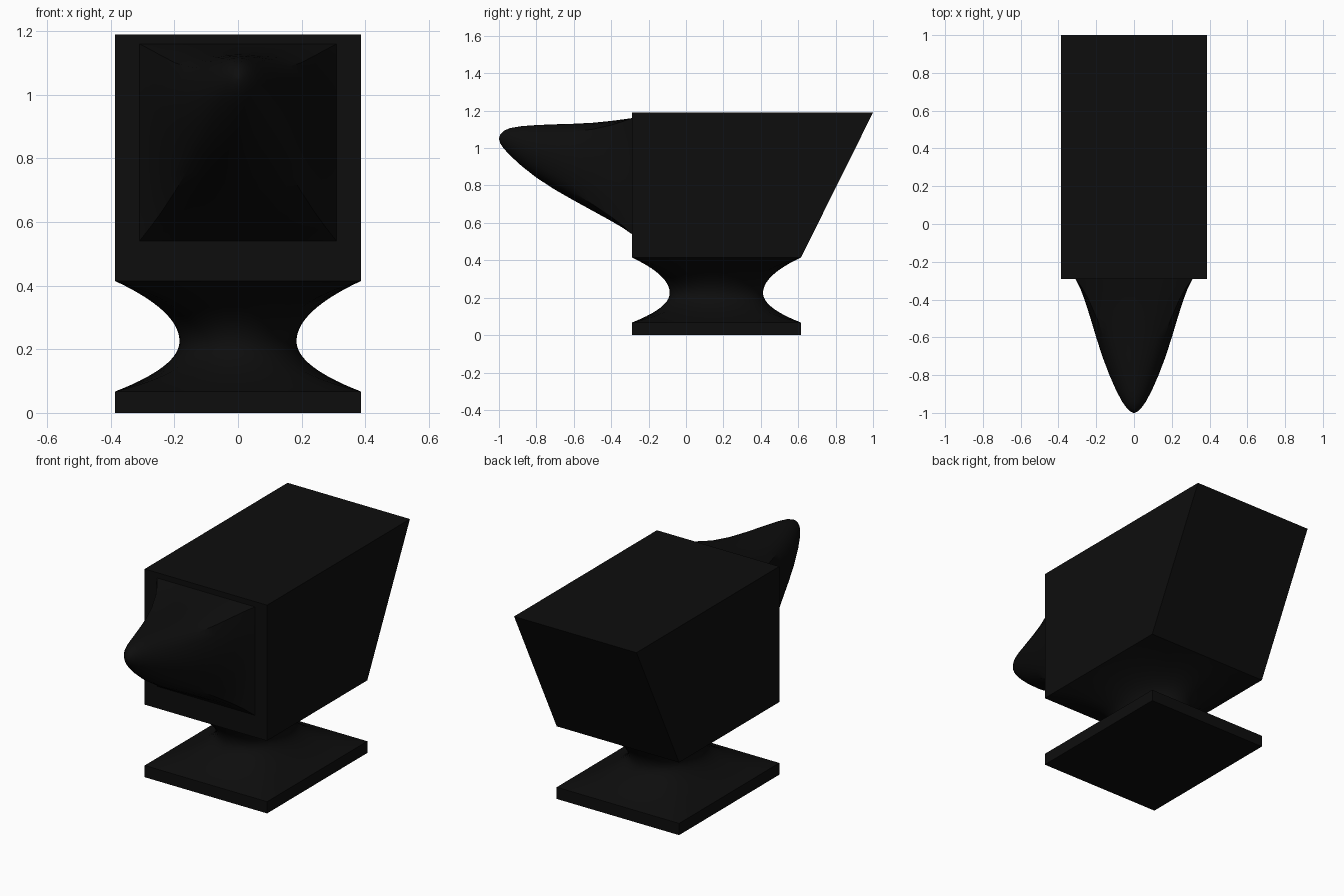
import bpy, bmesh, math

if "Cube" in bpy.data.objects:
    bpy.data.objects.remove(bpy.data.objects["Cube"])

iron = bpy.data.materials.new("black iron")
iron.use_nodes = True
COLOUR = (0.004, 0.004, 0.004, 1)
iron.diffuse_color = COLOUR
iron.node_tree.nodes["Principled BSDF"].inputs["Base Color"].default_value = COLOUR

SIDE = 8  # segments along each side of a lofted section
HALF_X = 0.387
FRONT, BACK = -0.29, 0.615


def section(hw, hh, roundness):
    """Outline that blends from a rectangle (0) to an ellipse (1)."""
    pts = []
    for quarter in range(4):
        for i in range(SIDE):
            u, v = -1 + 2 * i / SIDE, -1
            for _ in range(quarter):
                u, v = -v, u
            ru = 1 - roundness + roundness * math.sqrt(1 - v * v / 2)
            rv = 1 - roundness + roundness * math.sqrt(1 - u * u / 2)
            pts.append((u * hw * ru, v * hh * rv))
    return pts


def loft(name, rings, smooth=True):
    """Skin a list of equal rings and cap both ends."""
    bm = bmesh.new()
    rows = [[bm.verts.new(p) for p in ring] for ring in rings]
    n = len(rows[0])
    for a, b in zip(rows, rows[1:]):
        for i in range(n):
            j = (i + 1) % n
            bm.faces.new((a[i], a[j], b[j], b[i]))
    bm.faces.new(rows[0][::-1])
    bm.faces.new(rows[-1])
    bmesh.ops.recalc_face_normals(bm, faces=bm.faces[:])
    mesh = bpy.data.meshes.new(name)
    bm.to_mesh(mesh)
    bm.free()
    mesh.materials.append(iron)
    obj = bpy.data.objects.new(name, mesh)
    bpy.context.collection.objects.link(obj)
    if smooth:
        bpy.ops.object.select_all(action='DESELECT')
        obj.select_set(True)
        bpy.context.view_layer.objects.active = obj
        bpy.ops.object.shade_smooth_by_angle(angle=math.radians(35))
    return obj


def prism(name, profile):
    """Extrude a (y, z) profile across the full width."""
    return loft(name, [[(x, y, z) for y, z in profile] for x in (-HALF_X, HALF_X)], False)


# Foot plate and main block with its sloping heel
prism("foot_plate", [(FRONT, 0), (BACK, 0), (BACK, 0.067), (FRONT, 0.067)])
prism("body_block", [(FRONT, 0.415), (BACK, 0.415), (1.0, 1.19), (FRONT, 1.19)])

# Waist: square rims flowing into a narrow rounded neck
rings = []
STEPS = 28
centre_y, half_y = (FRONT + BACK) / 2, (BACK - FRONT) / 2
for k in range(STEPS + 1):
    t = -1 + 2 * k / STEPS
    z = 0.225 + t * (0.158 if t < 0 else 0.19)
    inset = 0.203 * (1 - t * t)
    outline = section(HALF_X - inset, half_y - inset, 1 - t * t)
    rings.append([(x, centre_y + y, z) for x, y in outline])
loft("waist", rings)

# Horn: stations of (y, half width, bottom z, top z)
stations = [
    (-0.29, 0.31, 0.54, 1.16), (-0.34, 0.285, 0.575, 1.153),
    (-0.40, 0.262, 0.61, 1.145), (-0.50, 0.23, 0.665, 1.135),
    (-0.60, 0.20, 0.72, 1.13), (-0.70, 0.168, 0.777, 1.127),
    (-0.80, 0.13, 0.842, 1.123), (-0.88, 0.095, 0.905, 1.117),
    (-0.94, 0.063, 0.96, 1.107), (-0.975, 0.038, 0.998, 1.092),
    (-0.993, 0.018, 1.025, 1.073), (-1.0, 0.003, 1.047, 1.053),
]
rings = []
for y, half, low, high in stations:
    s = (FRONT - y) / 0.71
    outline = section(half, (high - low) / 2, 1 - (1 - s) ** 2)
    rings.append([(x, y, (low + high) / 2 + z) for x, z in outline])
loft("horn", rings)
